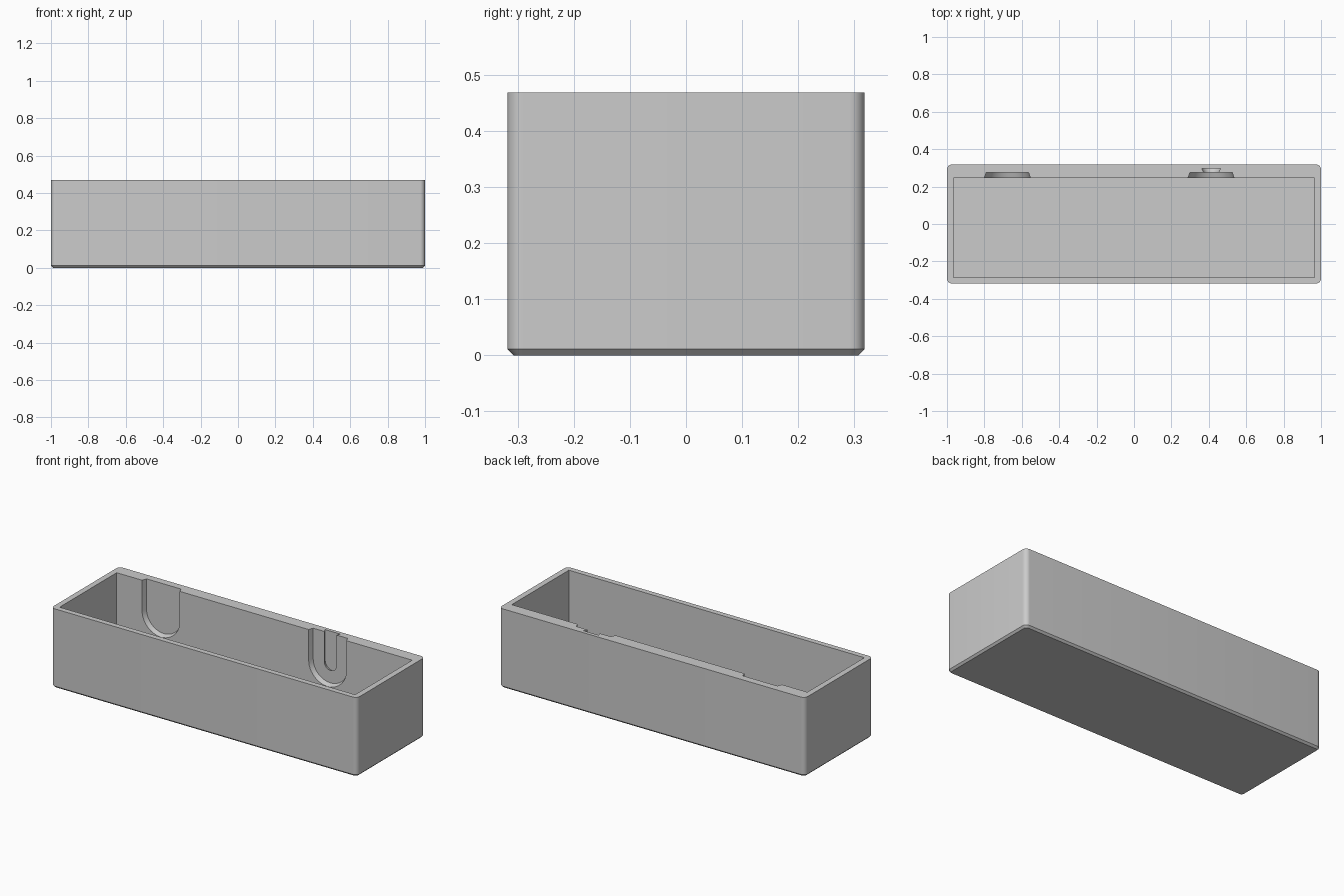
import bpy, bmesh, math

if "Cube" in bpy.data.objects:
    bpy.data.objects.remove(bpy.data.objects["Cube"])

HX, HY, H = 1.0, 0.318, 0.468      # outer half sizes and height
RADIUS, CHAMFER = 0.027, 0.011     # upright corners, bottom edge
FLOOR = 0.033
SLOT_Z = 0.288                     # centre height of the round slot ends

grey = bpy.data.materials.new("plain_grey")
grey.diffuse_color = (0.6, 0.6, 0.6, 1)
grey.use_nodes = True
grey.node_tree.nodes["Principled BSDF"].inputs["Base Color"].default_value = grey.diffuse_color


def loft(name, rings):
    """Closed solid through a series of matching point rings."""
    bm = bmesh.new()
    loops = [[bm.verts.new(p) for p in ring] for ring in rings]
    n = len(loops[0])
    for a, b in zip(loops, loops[1:]):
        for i in range(n):
            j = (i + 1) % n
            bm.faces.new((a[i], a[j], b[j], b[i]))
    bm.faces.new(loops[0][::-1])
    bm.faces.new(loops[-1])
    bmesh.ops.recalc_face_normals(bm, faces=bm.faces[:])
    mesh = bpy.data.meshes.new(name)
    bm.to_mesh(mesh)
    bm.free()
    mesh.materials.append(grey)
    obj = bpy.data.objects.new(name, mesh)
    bpy.context.collection.objects.link(obj)
    return obj


def rounded_ring(inset, z, steps=8):
    """Rounded rectangle outline of the box at one height."""
    r = RADIUS - inset
    pts = []
    for k, (sx, sy) in enumerate([(1, 1), (-1, 1), (-1, -1), (1, -1)]):
        for i in range(steps + 1):
            a = math.pi / 2 * (k + i / steps)
            pts.append((sx * (HX - RADIUS) + r * math.cos(a),
                        sy * (HY - RADIUS) + r * math.sin(a), z))
    return pts


def rect_ring(x0, x1, y0, y1, z):
    return [(x0, y0, z), (x1, y0, z), (x1, y1, z), (x0, y1, z)]


def u_ring(cx, half, y, steps=24):
    """U outline: round at the bottom, running out through the top."""
    pts = [(cx + half, y, H + 0.1), (cx - half, y, H + 0.1)]
    for i in range(steps + 1):
        a = math.pi + math.pi * i / steps
        pts.append((cx + half * math.cos(a), y, SLOT_Z + half * math.sin(a)))
    return pts


def u_cutter(name, cx, sections):
    return loft(name, [u_ring(cx, half, y) for y, half in sections])


# Outer block with rounded corners and a chamfered bottom edge
box = loft("open_box", [rounded_ring(CHAMFER, 0), rounded_ring(0, CHAMFER),
                        rounded_ring(0, H)])

# Cavity, with a thicker wall at the back
cutters = [loft("cavity_cutter", [rect_ring(-0.966, 0.966, -0.286, 0.247, z)
                                  for z in (FLOOR, H + 0.1)])]

# Two shallow tapered recesses in the inner back wall
for cx in (-0.677, 0.412):
    cutters.append(u_cutter("recess_cutter", cx, [(0.236, 0.127), (0.275, 0.113)]))

# Narrow undercut groove inside the right recess
cutters.append(u_cutter("groove_cutter", 0.412,
                        [(0.262, 0.040), (0.276, 0.040), (0.297, 0.050)]))

bpy.context.view_layer.objects.active = box
box.select_set(True)
for cutter in cutters:
    cutter.hide_render = True
    mod = box.modifiers.new("cut", 'BOOLEAN')
    mod.operation = 'DIFFERENCE'
    mod.solver = 'EXACT'
    mod.object = cutter
    bpy.ops.object.modifier_apply(modifier=mod.name)
    bpy.data.objects.remove(cutter)

bpy.ops.object.shade_smooth_by_angle(angle=math.radians(30))
